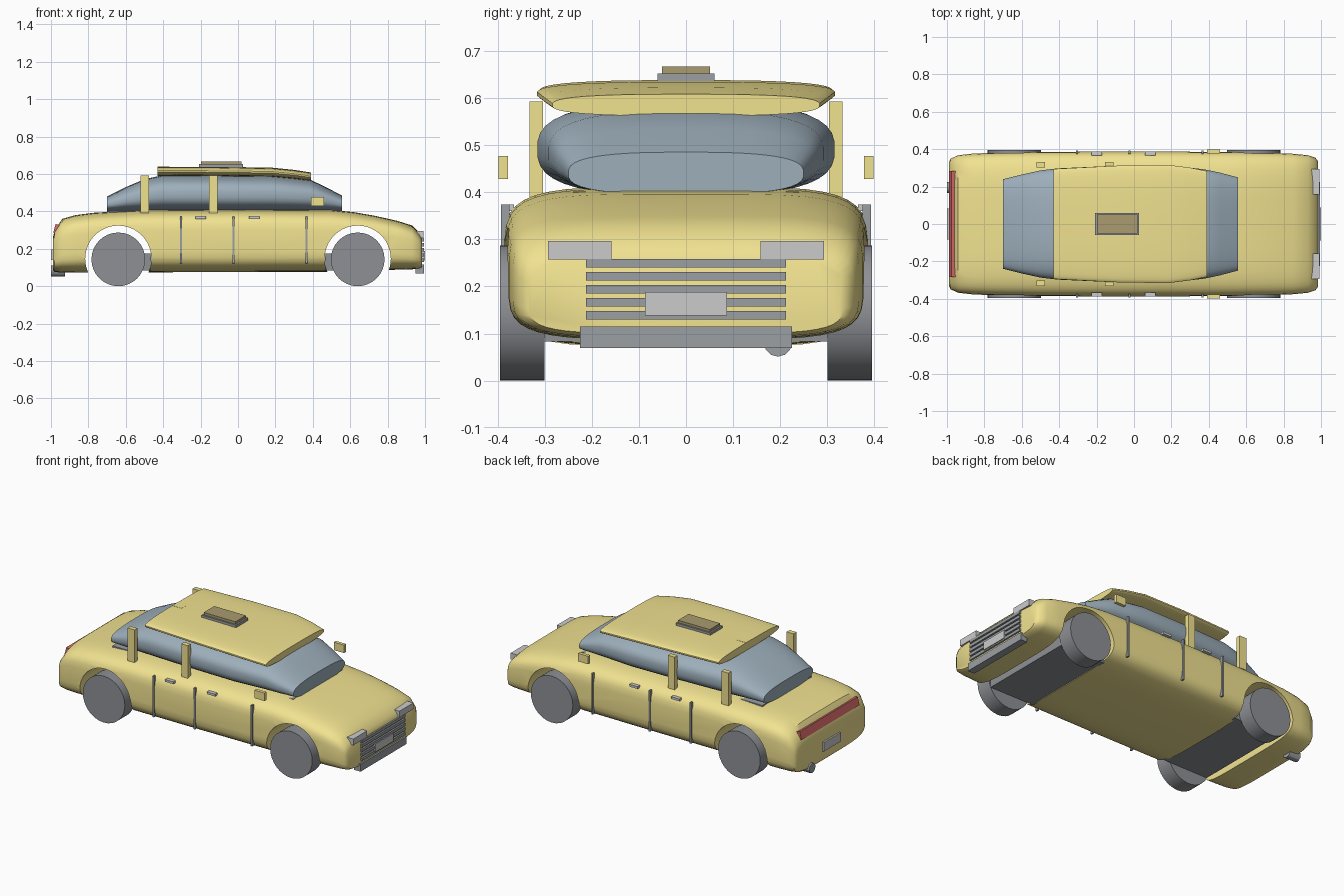
import bpy, bmesh
from math import cos, sin, pi, copysign, radians
from mathutils import Matrix, Vector

if "Cube" in bpy.data.objects:
    bpy.data.objects.remove(bpy.data.objects["Cube"])


def mat(name, rgb):
    m = bpy.data.materials.new(name)
    m.diffuse_color = (*rgb, 1)
    m.use_nodes = True
    m.node_tree.nodes["Principled BSDF"].inputs["Base Color"].default_value = m.diffuse_color
    return m


YELLOW = mat("yellow_paint", (0.88, 0.76, 0.28))
GLASS = mat("glass", (0.34, 0.43, 0.50))
DARK = mat("dark_rubber", (0.27, 0.28, 0.30))
TRIM = mat("dark_trim", (0.33, 0.35, 0.37))
RED = mat("red_lamp", (0.70, 0.15, 0.15))
LAMP = mat("clear_lamp", (0.88, 0.88, 0.88))
PLATE = mat("plate_grey", (0.66, 0.66, 0.66))
SIGN = mat("sign_brown", (0.40, 0.33, 0.16))


def add(name, bm, m, angle=None):
    bmesh.ops.recalc_face_normals(bm, faces=bm.faces)
    me = bpy.data.meshes.new(name)
    bm.to_mesh(me)
    bm.free()
    ob = bpy.data.objects.new(name, me)
    bpy.context.collection.objects.link(ob)
    if m:
        me.materials.append(m)
    if angle:
        smooth(ob, angle)
    return ob


def smooth(ob, angle):
    bpy.ops.object.select_all(action='DESELECT')
    ob.select_set(True)
    bpy.context.view_layer.objects.active = ob
    bpy.ops.object.shade_smooth_by_angle(angle=radians(angle))


def box(name, x, y, z, m, tilt=0):
    bm = bmesh.new()
    bmesh.ops.create_cube(bm, size=1)
    c = Vector([(a + b) / 2 for a, b in (x, y, z)])
    s = [b - a for a, b in (x, y, z)]
    bm.transform(Matrix.Translation(c) @ Matrix.Rotation(tilt, 4, 'Y') @ Matrix.Diagonal((*s, 1)))
    return add(name, bm, m)


def pair(name, x, y, z, m):
    box(name + "_left", x, y, z, m)
    box(name + "_right", x, (-y[1], -y[0]), z, m)


def cylinder(name, c, r, depth, axis, m, n=32):
    bm = bmesh.new()
    bmesh.ops.create_cone(bm, cap_ends=True, segments=n, radius1=r, radius2=r, depth=depth)
    bm.transform(Matrix.Translation(c) @ Matrix.Rotation(pi / 2, 4, axis))
    return add(name, bm, m, 30)


def loft(name, sections, power, m, angle=40, n=40):
    """Closed skin through rounded sections (x, half width, bottom z, top z)."""
    bm = bmesh.new()
    rings = []
    for x, w, zb, zt in sections:
        ring = []
        for i in range(n):
            a = 2 * pi * (i + 0.5) / n
            cy, cz = (copysign(abs(f) ** (2 / power), f) for f in (cos(a), sin(a)))
            ring.append(bm.verts.new((x, w * cy, (zb + zt) / 2 + (zt - zb) / 2 * cz)))
        rings.append(ring)
    for a, b in zip(rings, rings[1:]):
        for i in range(n):
            j = (i + 1) % n
            bm.faces.new((a[i], a[j], b[j], b[i]))
    bm.faces.new(rings[0])
    bm.faces.new(rings[-1])
    return add(name, bm, m, angle)


# Body with wheel arches cut through
body = loft("body", [
    (-0.99, 0.33, 0.085, 0.26), (-0.98, 0.35, 0.076, 0.30), (-0.94, 0.368, 0.072, 0.36),
    (-0.87, 0.376, 0.072, 0.38), (-0.77, 0.381, 0.072, 0.393), (-0.5, 0.386, 0.074, 0.408),
    (0, 0.388, 0.075, 0.412), (0.5, 0.386, 0.077, 0.408), (0.62, 0.384, 0.08, 0.396),
    (0.73, 0.381, 0.085, 0.377), (0.85, 0.376, 0.088, 0.35), (0.93, 0.368, 0.09, 0.325),
    (0.97, 0.355, 0.093, 0.285), (0.985, 0.335, 0.1, 0.26)], 4.6, YELLOW)
cutters = []
for x in (-0.64, 0.64):
    c = cylinder("arch_cutter", (x, 0, 0.147), 0.177, 1.2, 'X', None, 48)
    c.hide_render = True
    cutters.append(c)
    mod = body.modifiers.new("arch", 'BOOLEAN')
    mod.operation, mod.solver, mod.object = 'DIFFERENCE', 'EXACT', c
dg = bpy.context.evaluated_depsgraph_get()
cut_mesh = bpy.data.meshes.new_from_object(body.evaluated_get(dg))
body.modifiers.clear()
body.data = cut_mesh
for c in cutters:
    bpy.data.objects.remove(c)
smooth(body, 40)

# Cabin glass and roof
loft("cabin_glass", [
    (-0.70, 0.24, 0.395, 0.48), (-0.60, 0.265, 0.393, 0.53), (-0.50, 0.287, 0.392, 0.572),
    (-0.41, 0.298, 0.392, 0.592), (-0.1, 0.312, 0.392, 0.592), (0.18, 0.316, 0.392, 0.59),
    (0.38, 0.292, 0.392, 0.572), (0.46, 0.275, 0.392, 0.535), (0.555, 0.25, 0.395, 0.485)], 2.8, GLASS)
loft("roof", [
    (-0.43, 0.295, 0.59, 0.638), (-0.1, 0.312, 0.588, 0.638), (0.18, 0.317, 0.584, 0.634),
    (0.30, 0.302, 0.573, 0.622), (0.39, 0.284, 0.562, 0.608)], 2.8, YELLOW)
box("roof_fin", (-0.43, -0.365), (-0.028, 0.028), (0.61, 0.639), YELLOW)
box("cabin_base", (-0.69, 0.545), (-0.24, 0.24), (0.385, 0.402), TRIM)

# Roof sign
box("sign_base", (-0.208, 0.028), (-0.06, 0.06), (0.63, 0.652), TRIM)
box("sign_top", (-0.198, 0.018), (-0.051, 0.051), (0.652, 0.667), SIGN)

# Pillars, mirrors, door seams and handles
pair("rear_pillar", (-0.522, -0.475), (0.303, 0.332), (0.39, 0.592), YELLOW)
pair("middle_pillar", (-0.155, -0.11), (0.303, 0.332), (0.39, 0.592), YELLOW)
pair("mirror", (0.39, 0.46), (0.378, 0.398), (0.428, 0.477), YELLOW)
for i, x in enumerate((-0.305, -0.025, 0.367)):
    pair(f"door_seam_{i}", (x - 0.005, x + 0.005), (0.375, 0.393), (0.122, 0.374), TRIM)
for i, x in enumerate((-0.198, 0.087)):
    pair(f"door_handle_{i}", (x - 0.028, x + 0.028), (0.365, 0.388), (0.36, 0.374), PLATE)

# Wheels and axle housings
for end, x in (("rear", -0.64), ("front", 0.64)):
    for side, y in (("left", 0.3475), ("right", -0.3475)):
        cylinder(f"{end}_{side}_wheel", (x, y, 0.1435), 0.1435, 0.095, 'X', DARK)
    s = copysign(1, x)
    box(f"{end}_axle_housing", tuple(sorted((s * 0.465, s * 0.77))), (-0.30, 0.30), (0.083, 0.175), DARK)

# Front end
for i in range(5):
    z = 0.139 + 0.0275 * i
    box(f"grille_bar_{i}", (0.95, 0.995), (-0.212, 0.212), (z - 0.009, z + 0.009), TRIM)
box("front_bumper", (0.95, 0.995), (-0.225, 0.225), (0.069, 0.115), TRIM)
box("front_plate", (0.98, 1.0), (-0.087, 0.087), (0.138, 0.188), PLATE)
pair("headlight", (0.95, 0.993), (0.158, 0.293), (0.257, 0.296), LAMP)

# Rear end
box("tail_light", (-0.982, -0.955), (-0.283, 0.283), (0.28, 0.33), RED, radians(15))
box("rear_plate", (-1.0, -0.97), (-0.083, 0.083), (0.14, 0.195), PLATE)
cylinder("exhaust", (-0.962, 0.195, 0.081), 0.03, 0.076, 'Y', TRIM, 12)
